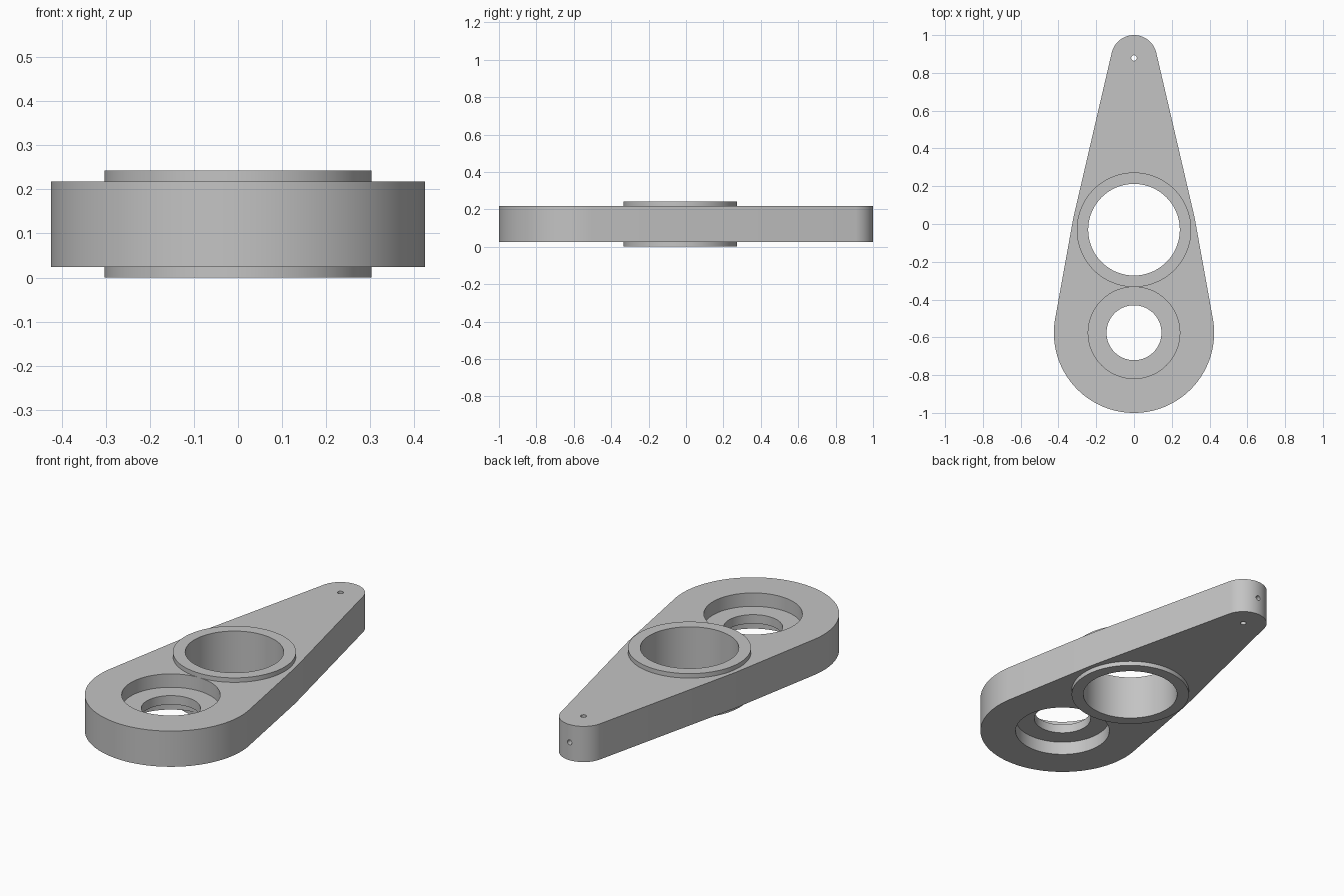
import bpy
import bmesh
from math import sin, cos, pi, radians
from mathutils import Matrix

cube = bpy.data.objects.get("Cube")
if cube:
    bpy.data.objects.remove(cube, do_unlink=True)

U = 2 / 82.5                      # base unit of the part
BIG_Y, HUB_Y, TIP_Y = -1 + 17.5 * U, -1 + 40 * U, 1 - 5 * U
BOTTOM, TOP, HEIGHT = U, 9 * U, 10 * U
MID = HEIGHT / 2
SEGMENTS = 128

grey = bpy.data.materials.new("plain grey")
grey.use_nodes = True
colour = (0.55, 0.55, 0.55, 1)
grey.diffuse_color = colour
grey.node_tree.nodes["Principled BSDF"].inputs["Base Color"].default_value = colour


def make_object(name, bm):
    bmesh.ops.recalc_face_normals(bm, faces=bm.faces)
    mesh = bpy.data.meshes.new(name)
    bm.to_mesh(mesh)
    bm.free()
    mesh.materials.append(grey)
    obj = bpy.data.objects.new(name, mesh)
    bpy.context.collection.objects.link(obj)
    return obj


def select(obj):
    bpy.ops.object.select_all(action="DESELECT")
    obj.select_set(True)
    bpy.context.view_layer.objects.active = obj


def smooth(obj):
    select(obj)
    bpy.ops.object.shade_smooth_by_angle(angle=radians(30))


def cylinder(name, radius, y, z0, z1, segments=SEGMENTS):
    bm = bmesh.new()
    bmesh.ops.create_cone(bm, cap_ends=True, segments=segments,
                          radius1=radius, radius2=radius, depth=z1 - z0,
                          matrix=Matrix.Translation((0, y, (z0 + z1) / 2)))
    return make_object(name, bm)


def cut(target, cutter):
    mod = target.modifiers.new("cut", "BOOLEAN")
    mod.operation = "DIFFERENCE"
    mod.solver = "EXACT"
    mod.object = cutter
    select(target)
    bpy.ops.object.modifier_apply(modifier=mod.name)
    bpy.data.objects.remove(cutter, do_unlink=True)


# Arm plate: outline wrapped tightly around three circles
circles = [(BIG_Y, 17.5 * U), (HUB_Y, 13.5 * U), (TIP_Y, 5 * U)]
bm = bmesh.new()
outline = []
for i in range(SEGMENTS):
    a = 2 * pi * i / SEGMENTS
    y, r = max(circles, key=lambda c: c[0] * sin(a) + c[1])
    outline.append(bm.verts.new((r * cos(a), y + r * sin(a), BOTTOM)))
base = bm.faces.new(outline)
side = bmesh.ops.extrude_face_region(bm, geom=[base])["geom"]
bmesh.ops.translate(bm, vec=(0, 0, TOP - BOTTOM),
                    verts=[v for v in side if isinstance(v, bmesh.types.BMVert)])
arm = make_object("arm_plate", bm)

# Hub bore, bearing hole, and a bearing pocket on each face
cut(arm, cylinder("bore_cutter", 10 * U, HUB_Y, -U, HEIGHT + U))
cut(arm, cylinder("hole_cutter", 6 * U, BIG_Y, -U, HEIGHT + U))
cut(arm, cylinder("upper_pocket_cutter", 10 * U, BIG_Y, MID + U, HEIGHT))
cut(arm, cylinder("lower_pocket_cutter", 10 * U, BIG_Y, 0, MID - U))

# Pin hole through the tip, met by a hole from the end
PIN = 0.015
cut(arm, cylinder("pin_cutter", PIN, TIP_Y, -U, HEIGHT + U, 24))
bm = bmesh.new()
place = Matrix.Translation((0, TIP_Y + 3 * U, MID)) @ Matrix.Rotation(pi / 2, 4, "X")
bmesh.ops.create_cone(bm, cap_ends=True, segments=24, radius1=PIN * 0.9,
                      radius2=PIN * 0.9, depth=6 * U, matrix=place)
cut(arm, make_object("end_hole_cutter", bm))
smooth(arm)

# Raised collars around the bore, above and below
for name, z0, z1 in (("upper_collar", TOP, HEIGHT), ("lower_collar", 0, BOTTOM)):
    collar = cylinder(name, 12.5 * U, HUB_Y, z0, z1)
    cut(collar, cylinder("collar_cutter", 10 * U, HUB_Y, -U, HEIGHT + U))
    smooth(collar)
